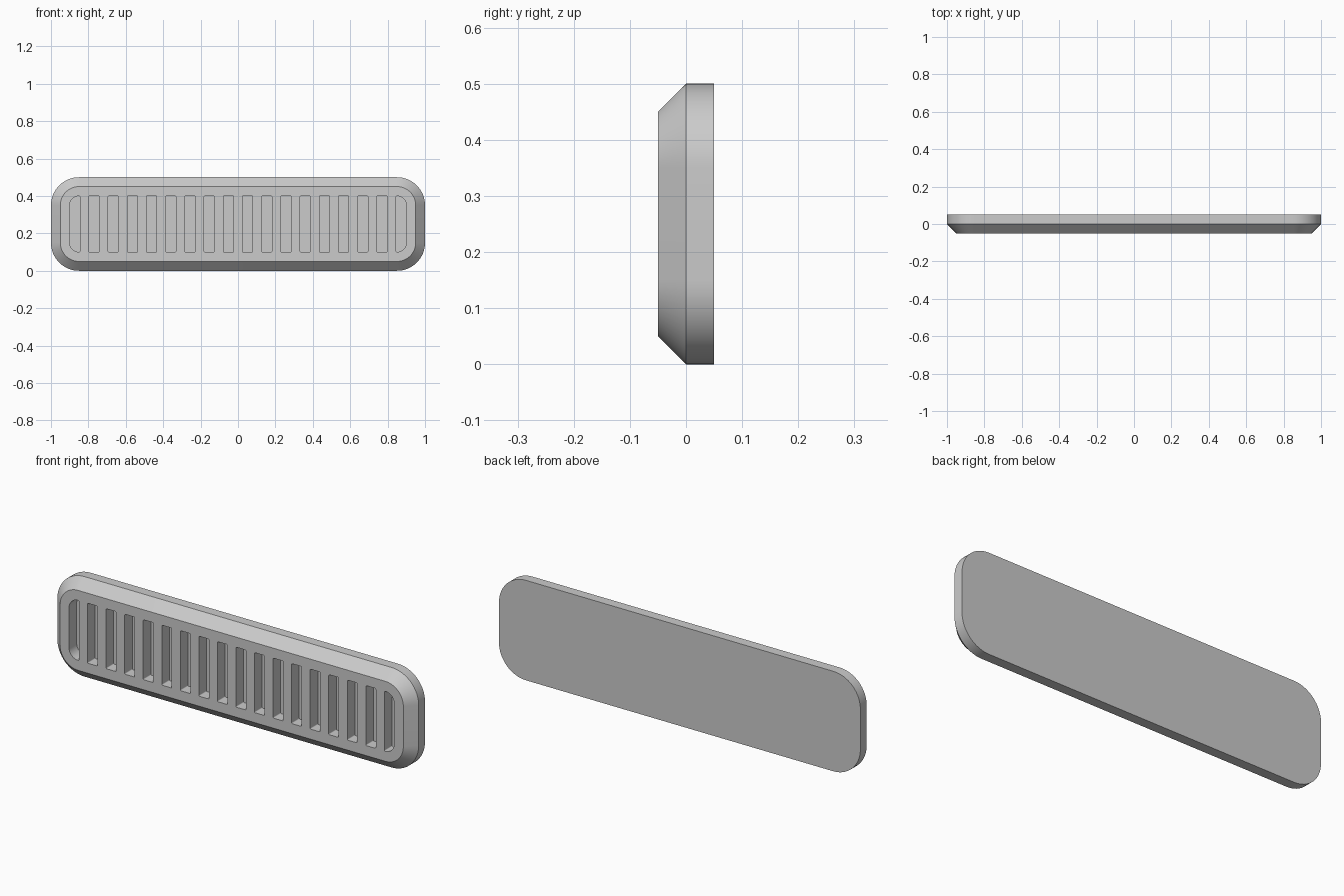
import bpy, bmesh, math

if "Cube" in bpy.data.objects:
    bpy.data.objects.remove(bpy.data.objects["Cube"])

SLOTS, SLOT_W, FLOOR_Y = 18, 0.055, 0.01
ZC = 0.25


def outline(x0, x1, z0, z1, radii, seg):
    """Rounded rectangle in xz; radii in order BL, BR, TR, TL."""
    corners = [(x0, z0, 1, 1), (x1, z0, -1, 1), (x1, z1, -1, -1), (x0, z1, 1, -1)]
    pts = []
    for i, ((x, z, sx, sz), r) in enumerate(zip(corners, radii)):
        for k in range(seg + 1):
            a = math.pi + (i + k / seg) * math.pi / 2
            pts.append((x + sx * r + r * math.cos(a), z + sz * r + r * math.sin(a)))
    return pts


def loft(bm, sections):
    """Skin matching outlines given as (y, points), capped at both ends."""
    rings = [[bm.verts.new((x, y, z)) for x, z in pts] for y, pts in sections]
    n = len(rings[0])
    for a, b in zip(rings, rings[1:]):
        for i in range(n):
            j = (i + 1) % n
            bm.faces.new((a[i], a[j], b[j], b[i]))
    bm.faces.new(rings[0])
    bm.faces.new(rings[-1][::-1])


def make_object(name, bm):
    bmesh.ops.recalc_face_normals(bm, faces=bm.faces)
    me = bpy.data.meshes.new(name)
    bm.to_mesh(me)
    bm.free()
    ob = bpy.data.objects.new(name, me)
    bpy.context.collection.objects.link(ob)
    return ob


# Plate with a chamfered front rim
def plate_ring(inset):
    r = 0.15 - inset
    return outline(-1 + inset, 1 - inset, inset, 0.5 - inset, [r] * 4, 16)


bm = bmesh.new()
loft(bm, [(-0.05, plate_ring(0.05)), (0.0, plate_ring(0)), (0.05, plate_ring(0))])
plate = make_object("vent_plate", bm)

# Row of slot cutters, the end ones rounded on their outer side
bm = bmesh.new()
pitch = (1.8 - SLOT_W) / (SLOTS - 1)
for i in range(SLOTS):
    x = -0.9 + i * pitch
    left = 0.05 if i == 0 else 0.005
    right = 0.05 if i == SLOTS - 1 else 0.005
    ring = outline(x, x + SLOT_W, ZC - 0.15, ZC + 0.15, [left, right, right, left], 8)
    loft(bm, [(-0.1, ring), (FLOOR_Y, ring)])
cutter = make_object("slot_cutter", bm)

# Cut the slots into the front
mod = plate.modifiers.new("slots", 'BOOLEAN')
mod.operation = 'DIFFERENCE'
mod.solver = 'EXACT'
mod.object = cutter
bpy.context.view_layer.objects.active = plate
plate.select_set(True)
cutter.select_set(False)
bpy.ops.object.modifier_apply(modifier=mod.name)
bpy.data.objects.remove(cutter, do_unlink=True)
bpy.ops.object.shade_smooth_by_angle(angle=math.radians(30))
